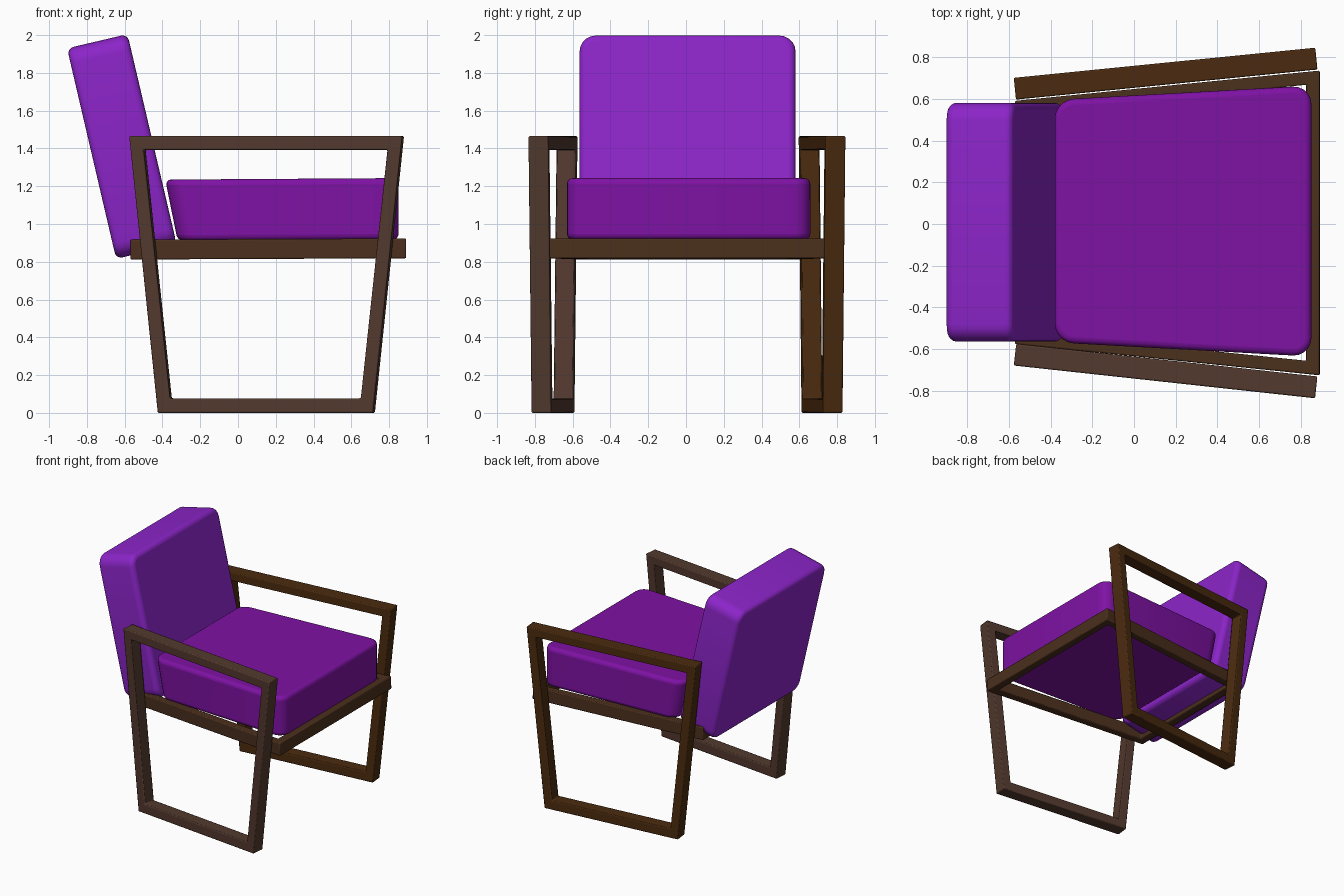
import bpy, bmesh
from math import radians
from mathutils import Matrix

if "Cube" in bpy.data.objects:
    bpy.data.objects.remove(bpy.data.objects["Cube"])


def material(name, rgb):
    m = bpy.data.materials.new(name)
    m.diffuse_color = (*rgb, 1)
    m.use_nodes = True
    m.node_tree.nodes["Principled BSDF"].inputs["Base Color"].default_value = m.diffuse_color
    return m


purple = material("purple fabric", (0.21, 0.006, 0.37))
violet = material("violet fabric", (0.26, 0.018, 0.58))
dark_wood = material("dark wood", (0.07, 0.024, 0.005))
mid_wood = material("mid wood", (0.07, 0.029, 0.012))
pale_wood = material("pale wood", (0.085, 0.041, 0.027))


def finish(bm, name, mat, bevel, segments):
    bmesh.ops.recalc_face_normals(bm, faces=bm.faces)
    me = bpy.data.meshes.new(name)
    bm.to_mesh(me)
    bm.free()
    me.materials.append(mat)
    ob = bpy.data.objects.new(name, me)
    bpy.context.collection.objects.link(ob)
    mod = ob.modifiers.new("soft edges", 'BEVEL')
    mod.width = bevel
    mod.segments = segments
    mod.limit_method = 'ANGLE'
    mod.angle_limit = radians(40)
    bpy.ops.object.select_all(action='DESELECT')
    bpy.context.view_layer.objects.active = ob
    ob.select_set(True)
    bpy.ops.object.shade_smooth_by_angle(angle=radians(35))
    return ob


def ring(name, outer, inner, mat, depth, place):
    """Four-sided frame: outer/inner outlines in the local XY plane, given depth in Z."""
    bm = bmesh.new()
    loops = [[bm.verts.new((u, v, w)) for u, v in pts]
             for pts, w in ((outer, -depth / 2), (inner, -depth / 2),
                            (inner, depth / 2), (outer, depth / 2))]
    for k in range(4):
        a, b = loops[k], loops[(k + 1) % 4]
        for i in range(4):
            j = (i + 1) % 4
            bm.faces.new((a[i], a[j], b[j], b[i]))
    bm.transform(place)
    return finish(bm, name, mat, 0.007, 2)


def cushion(name, face_a, face_b, mat, corner, edge):
    """Block between two quads, big rounding on joining edges, small on the rest."""
    bm = bmesh.new()
    a = [bm.verts.new(p) for p in face_a]
    b = [bm.verts.new(p) for p in face_b]
    bm.faces.new(a)
    bm.faces.new(b)
    sides = []
    for i in range(4):
        j = (i + 1) % 4
        bm.faces.new((a[i], a[j], b[j], b[i]))
    sides = [bm.edges.get((a[i], b[i])) for i in range(4)]
    bmesh.ops.bevel(bm, geom=sides, offset=corner, segments=5, profile=0.5,
                    affect='EDGES')
    return finish(bm, name, mat, edge, 4)


# Side frames: armrest, two legs and floor runner as one tapered loop
outer = [(-0.725, 1.465), (0.728, 1.465), (0.573, 0), (-0.573, 0)]
inner = [(-0.648, 1.393), (0.650, 1.393), (0.508, 0.077), (-0.508, 0.077)]
upright = Matrix.Rotation(radians(90), 4, 'X')
for name, y, ang, mat in (("left_side_frame", 0.72, 5.7, dark_wood),
                          ("right_side_frame", -0.704, -6.2, pale_wood)):
    place = Matrix.Translation((0.15, y, 0)) @ Matrix.Rotation(radians(ang), 4, 'Z') @ upright
    ring(name, outer, inner, mat, 0.105, place)

# Seat frame: flat tapered ring of rails
ring("seat_frame",
     [(-0.57, -0.575), (0.89, -0.725), (0.89, 0.735), (-0.57, 0.59)],
     [(-0.505, -0.518), (0.825, -0.655), (0.825, 0.667), (-0.505, 0.532)],
     mid_wood, 0.105,
     Matrix.Translation((0, 0, 0.867)) @ Matrix.Rotation(radians(-0.25), 4, 'Y'))

# Seat cushion: wider at the front, raked back face
cushion("seat_cushion",
        [(-0.32, -0.57, 0.912), (0.85, -0.635, 0.918), (0.85, 0.663, 0.918), (-0.32, 0.597, 0.912)],
        [(-0.385, -0.567, 1.235), (0.85, -0.635, 1.243), (0.85, 0.663, 1.243), (-0.385, 0.595, 1.235)],
        purple, 0.09, 0.03)

# Back cushion: leaning slab
y0, y1 = -0.563, 0.58
cushion("back_cushion",
        [(-0.585, y0, 2.005), (-0.585, y1, 2.005), (-0.325, y1, 0.895), (-0.325, y0, 0.895)],
        [(-0.905, y0, 1.93), (-0.905, y1, 1.93), (-0.645, y1, 0.815), (-0.645, y0, 0.815)],
        violet, 0.085, 0.035)
